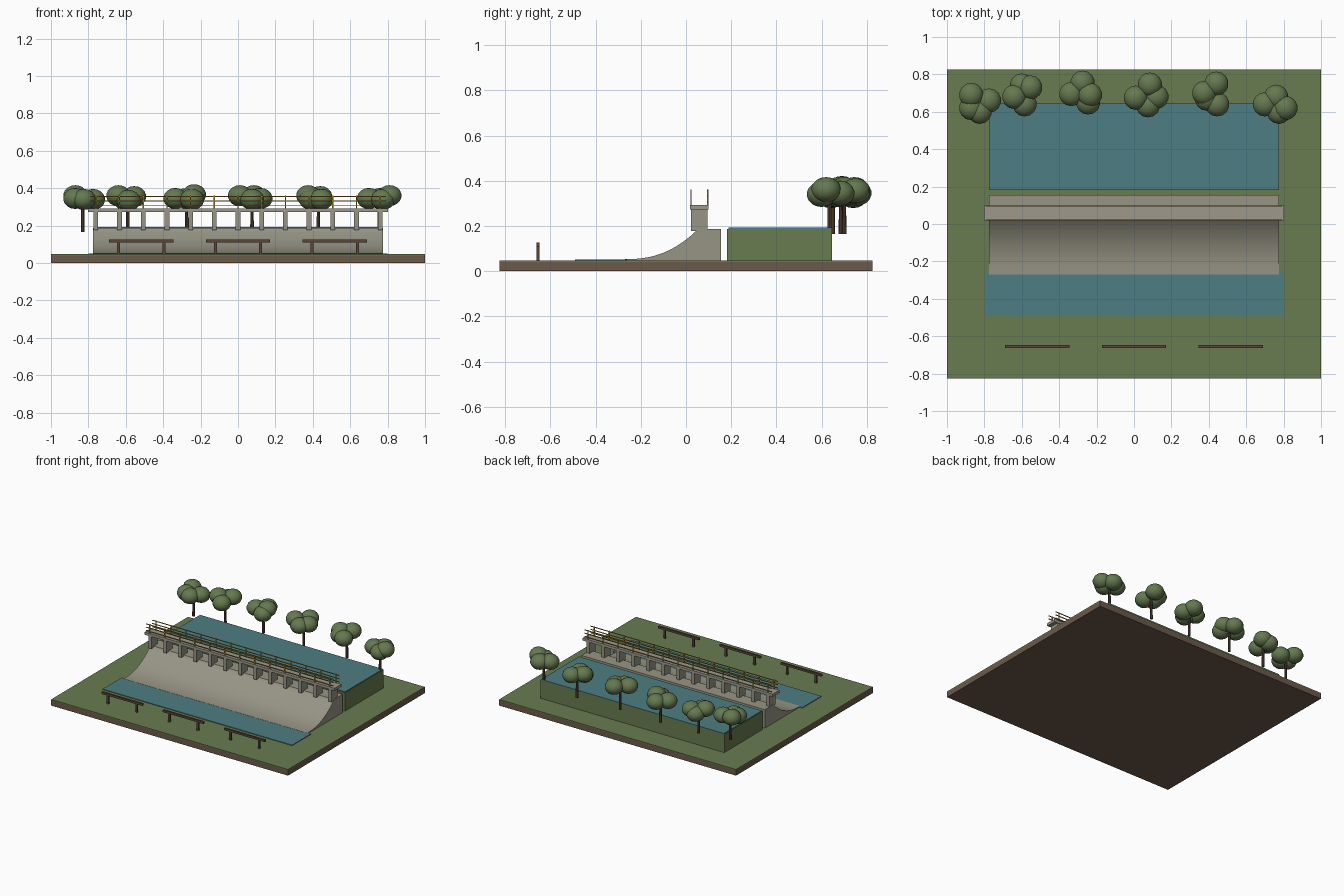
import bpy, bmesh, math

cube = bpy.data.objects.get("Cube")
if cube:
    bpy.data.objects.remove(cube, do_unlink=True)


def material(name, r, g, b):
    m = bpy.data.materials.new(name)
    m.use_nodes = True
    m.diffuse_color = (r, g, b, 1)
    node = next(n for n in m.node_tree.nodes if n.type == 'BSDF_PRINCIPLED')
    node.inputs["Base Color"].default_value = (r, g, b, 1)
    node.inputs["Roughness"].default_value = 0.8
    return m


SOIL = material("soil_brown", .15, .10, .07)
GRASS = material("grass_green", .14, .20, .08)
WATER = material("water_teal", .075, .21, .23)
CONCRETE = material("concrete_grey", .31, .30, .235)
DECK = material("pale_concrete", .34, .315, .265)
WOOD = material("wood_brown", .10, .06, .04)
RAIL = material("rail_yellow", .40, .25, .025)
LEAF = material("leaf_green", .13, .19, .08)


def finish(name, bm, mat, smooth=False):
    me = bpy.data.meshes.new(name)
    bmesh.ops.recalc_face_normals(bm, faces=bm.faces)
    bm.to_mesh(me)
    bm.free()
    me.materials.append(mat)
    ob = bpy.data.objects.new(name, me)
    bpy.context.collection.objects.link(ob)
    if smooth:
        bpy.ops.object.select_all(action='DESELECT')
        ob.select_set(True)
        bpy.context.view_layer.objects.active = ob
        bpy.ops.object.shade_smooth_by_angle(angle=math.radians(40))
    return ob


def add_box(bm, x0, x1, y0, y1, z0, z1):
    for v in bmesh.ops.create_cube(bm, size=1)["verts"]:
        v.co.x = x1 if v.co.x > 0 else x0
        v.co.y = y1 if v.co.y > 0 else y0
        v.co.z = z1 if v.co.z > 0 else z0


def box(name, mat, *bounds):
    bm = bmesh.new()
    add_box(bm, *bounds)
    return finish(name, bm, mat)


# Ground, river and raised reservoir
TOP = .047
box("ground_base", SOIL, -1, 1, -.825, .825, 0, .04)
box("grass_layer", GRASS, -1, 1, -.825, .825, .04, TOP)
box("river_water", WATER, -.8, .8, -.49, -.26, TOP, .052)
box("reservoir_bank", GRASS, -.775, .775, .182, .645, TOP, .187)
box("reservoir_water", WATER, -.772, .772, .188, .645, .187, .192)

# Dam with a concave spillway, extruded along x
CREST = .187
profile = [(.155, TOP), (.155, CREST), (.05, CREST)]
for i in range(20, -1, -1):
    t = i / 20
    profile.append((-.27 + .315 * t, TOP + .006 + .125 * t ** 2.4))
profile.append((-.27, TOP))
bm = bmesh.new()
face = bm.faces.new([bm.verts.new((-.775, y, z)) for y, z in profile])
ext = bmesh.ops.extrude_face_region(bm, geom=[face], use_keep_orig=True)
moved = [g for g in ext["geom"] if isinstance(g, bmesh.types.BMVert)]
bmesh.ops.translate(bm, verts=moved, vec=(1.55, 0, 0))
finish("dam_spillway", bm, CONCRETE, True)

# Bridge piers and deck
STATIONS = [-.76 + i * 1.52 / 12 for i in range(13)]
bm = bmesh.new()
for x in STATIONS:
    add_box(bm, x - .0125, x + .0125, .022, .096, .177, .274)
finish("bridge_piers", bm, CONCRETE)
box("bridge_deck", DECK, -.802, .802, .018, .1, .272, .292)

# Railings on both sides of the deck
for side, y in (("front", .022), ("back", .096)):
    bm = bmesh.new()
    for x in STATIONS:
        add_box(bm, x - .003, x + .003, y - .003, y + .003, .29, .361)
    for z in (.306, .331, .356):
        add_box(bm, -.79, .79, y - .0025, y + .0025, z - .0025, z + .0025)
    finish(side + "_railing", bm, RAIL)

# Wooden barriers beside the river
for name, x in (("right", -.517), ("middle", 0), ("left", .517)):
    bm = bmesh.new()
    add_box(bm, x - .172, x + .172, -.662, -.648, .11, .126)
    for s in (-1, 1):
        px = x + s * .121
        add_box(bm, px - .008, px + .008, -.661, -.649, TOP, .112)
    finish(name + "_barrier", bm, WOOD)

# Trees: trunk position, then crown lobe offsets (dx, dy, z)
TREES = [
    ((-.83, .65), [(-.04, .04, .36), (-.04, -.03, .345), (.055, .01, .34), (.005, -.05, .34)]),
    ((-.59, .69), [(-.01, .05, .335), (.035, .04, .355), (.005, -.05, .335), (-.05, -.01, .36)]),
    ((-.275, .7), [(0, .055, .345), (-.06, -.005, .345), (.04, -.01, .365), (.03, -.05, .34)]),
    ((.075, .685), [(.01, .06, .36), (-.065, -.01, .36), (.045, -.005, .345), (0, -.05, .34)]),
    ((.43, .7), [(.01, .05, .355), (-.055, 0, .36), (.015, -.06, .34), (-.04, -.03, .34)]),
    ((.755, .635), [(.005, .045, .345), (-.055, .005, .345), (.055, -.015, .36), (.02, -.035, .34)]),
]
for n, ((x, y), lobes) in enumerate(TREES, 1):
    bm = bmesh.new()
    trunk = bmesh.ops.create_cone(bm, cap_ends=True, segments=8, radius1=.01,
                                  radius2=.008, depth=.16)["verts"]
    bmesh.ops.translate(bm, verts=trunk, vec=(x, y, .245))
    finish(f"tree_trunk_{n}", bm, WOOD, True)
    bm = bmesh.new()
    for dx, dy, z in lobes:
        lobe = bmesh.ops.create_uvsphere(bm, u_segments=14, v_segments=9, radius=.066)["verts"]
        bmesh.ops.scale(bm, verts=lobe, vec=(1, 1, .85))
        bmesh.ops.translate(bm, verts=lobe, vec=(x + dx, y + dy, z))
    finish(f"tree_crown_{n}", bm, LEAF, True)
